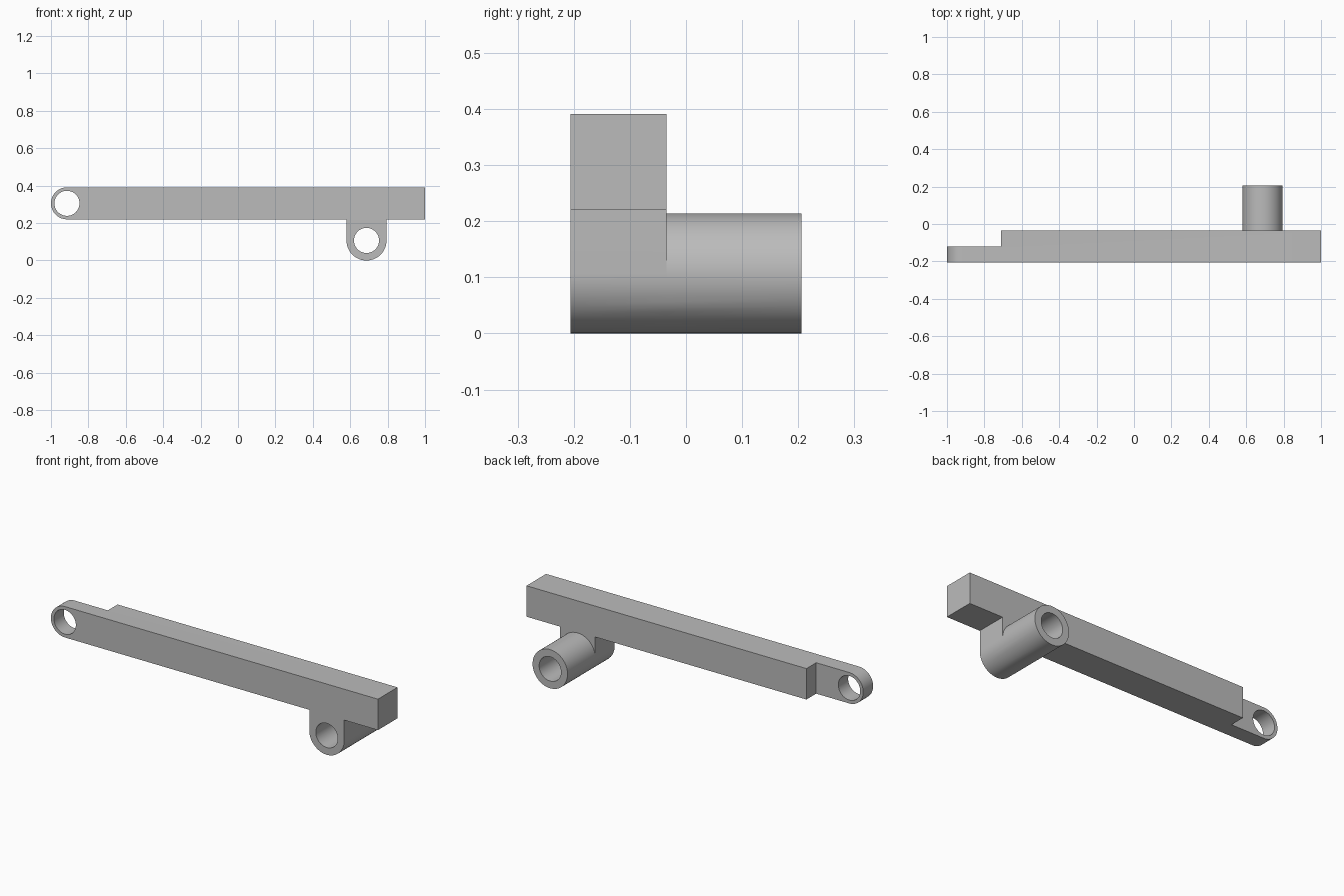
import bpy, bmesh
from math import pi, sin, cos, radians

if "Cube" in bpy.data.objects:
    bpy.data.objects.remove(bpy.data.objects["Cube"])

FRONT, STEP, BACK, TUBE_END = -0.206, -0.12, -0.035, 0.206
BOTTOM, TOP = 0.22, 0.391
EYE_X, EYE_Z = -0.9145, 0.3055
LUG_X, LUG_Z, LUG_R = 0.687, 0.107, 0.107
HOLE_R = 0.067

metal = bpy.data.materials.new("plain grey")
metal.use_nodes = True
grey = (0.5, 0.5, 0.5, 1)
metal.diffuse_color = grey
metal.node_tree.nodes["Principled BSDF"].inputs["Base Color"].default_value = grey


def arc(x, z, r, start, end, n=32):
    """Points of an arc in the xz plane, angles in degrees."""
    angles = [radians(start + (end - start) * i / n) for i in range(n + 1)]
    return [(x + r * cos(a), z + r * sin(a)) for a in angles]


def prism(name, outline, y0, y1):
    """Extrude an xz outline from y0 to y1."""
    bm = bmesh.new()
    face = bm.faces.new([bm.verts.new((x, y0, z)) for x, z in outline])
    out = bmesh.ops.extrude_face_region(bm, geom=[face])
    verts = [v for v in out["geom"] if isinstance(v, bmesh.types.BMVert)]
    bmesh.ops.translate(bm, verts=verts, vec=(0, y1 - y0, 0))
    bmesh.ops.recalc_face_normals(bm, faces=bm.faces)
    mesh = bpy.data.meshes.new(name)
    bm.to_mesh(mesh)
    bm.free()
    mesh.materials.append(metal)
    obj = bpy.data.objects.new(name, mesh)
    bpy.context.collection.objects.link(obj)
    return obj


def combine(target, tool, operation):
    """Apply a boolean and discard the tool."""
    bpy.context.view_layer.objects.active = target
    mod = target.modifiers.new(operation, "BOOLEAN")
    mod.operation, mod.solver, mod.object = operation, "EXACT", tool
    bpy.ops.object.modifier_apply(modifier=mod.name)
    bpy.data.objects.remove(tool)


def circle(x, z, r):
    return arc(x, z, r, 0, 360, 64)[:-1]


# Bar outline: rounded eye end on the right, hanging lug near the left end
outline = arc(EYE_X, EYE_Z, TOP - EYE_Z, 90, 270)
outline += [(LUG_X - LUG_R, BOTTOM)] + arc(LUG_X, LUG_Z, LUG_R, 180, 360)
outline += [(LUG_X + LUG_R, BOTTOM), (1, BOTTOM), (1, TOP)]
arm = prism("pivot_arm", outline, FRONT, BACK)

# Step that thins the eye end
step = [(-1.2, 0.1), (-0.712, 0.1), (-0.712, 0.5), (-1.2, 0.5)]
combine(arm, prism("step_cutter", step, STEP, 0.1), "DIFFERENCE")

# Tube standing out behind the lug
combine(arm, prism("tube", circle(LUG_X, LUG_Z, LUG_R), BACK, TUBE_END), "UNION")

# Through holes in the eye and the tube
for x, z in ((EYE_X, EYE_Z), (LUG_X, LUG_Z)):
    combine(arm, prism("hole_cutter", circle(x, z, HOLE_R), -0.4, 0.4), "DIFFERENCE")

bpy.ops.object.select_all(action="DESELECT")
arm.select_set(True)
bpy.context.view_layer.objects.active = arm
bpy.ops.object.shade_smooth_by_angle(angle=radians(30))
